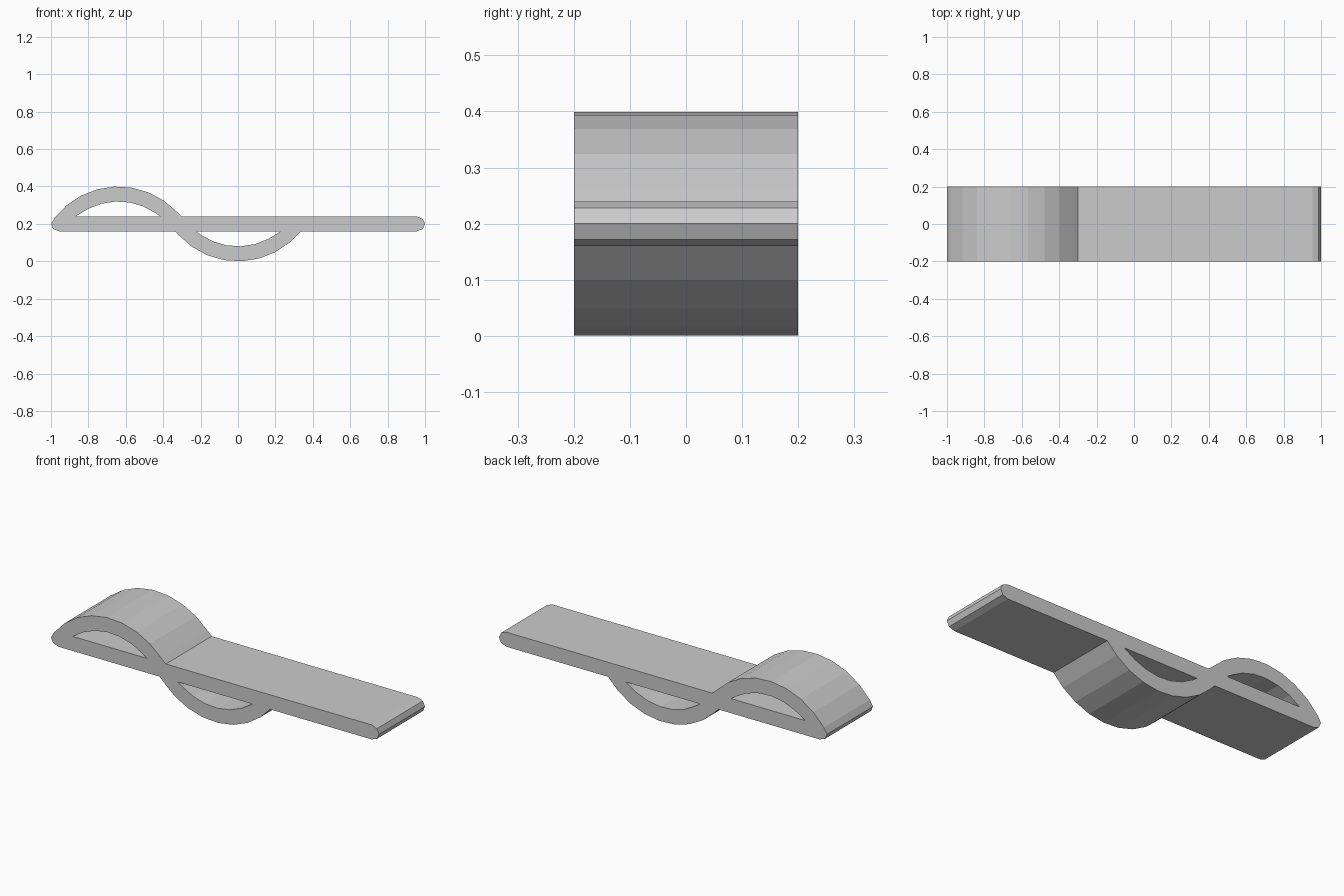
import bpy
from math import sin, cos, radians

cube = bpy.data.objects.get("Cube")
if cube:
    bpy.data.objects.remove(cube, do_unlink=True)

UPPER_X = -0.64      # centre of the raised arch
CENTRE_Z = -0.03     # centre height of the raised arch's circle
TOP, BOTTOM, MID = 0.24, 0.16, 0.2


def arc(radius, start, count, step=12.4):
    """Points of an upward arch, left to right, around x = 0."""
    angles = [radians(start + step * i) for i in range(count)]
    return [(radius * sin(a), CENTRE_Z + radius * cos(a)) for a in angles]


def raised(points):
    return [(x + UPPER_X, z) for x, z in points]


def lowered(points):
    return [(-x, 2 * MID - z) for x, z in points]


# Arch outlines: outer curve and the closed opening below it
outer = arc(0.43, -52.3, 9)
opening = [(-0.228, TOP)] + arc(0.35, -27.5, 6) + [(0.225, TOP)]

# Rounded end of the bar
end = [(0.955, TOP), (0.987, 0.228), (1, MID), (0.987, 0.172), (0.955, BOTTOM)]

# One outline running clockwise from the left tip
outline = [(-1, MID)] + raised(outer) + [(UPPER_X + 0.34, TOP)] + end
outline += [(0.335, BOTTOM)] + lowered(outer[1:]) + [(-0.337, BOTTOM)]
outline += [(-x, z) for x, z in reversed(end[3:])]

# Filled profile with two openings, extruded across the width
profile = bpy.data.curves.new("looped_strip", "CURVE")
profile.dimensions = "2D"
profile.fill_mode = "BOTH"
profile.extrude = 0.2
for points in (outline, raised(opening), lowered(opening)):
    spline = profile.splines.new("POLY")
    spline.points.add(len(points) - 1)
    for point, (x, z) in zip(spline.points, points):
        point.co = (x, z, 0, 1)
    spline.use_cyclic_u = True
    spline.use_smooth = False

# Grey material
grey = bpy.data.materials.new("light_grey")
grey.use_nodes = True
colour = (0.6, 0.6, 0.6, 1)
grey.diffuse_color = colour
grey.node_tree.nodes["Principled BSDF"].inputs["Base Color"].default_value = colour
profile.materials.append(grey)

strip = bpy.data.objects.new("looped_strip", profile)
strip.rotation_euler.x = radians(90)
bpy.context.collection.objects.link(strip)

# Turn the profile into a flat-shaded mesh
bpy.ops.object.select_all(action="DESELECT")
strip.select_set(True)
bpy.context.view_layer.objects.active = strip
bpy.ops.object.convert(target="MESH")
bpy.ops.object.transform_apply(location=False, rotation=True, scale=False)
bpy.ops.object.shade_flat()
